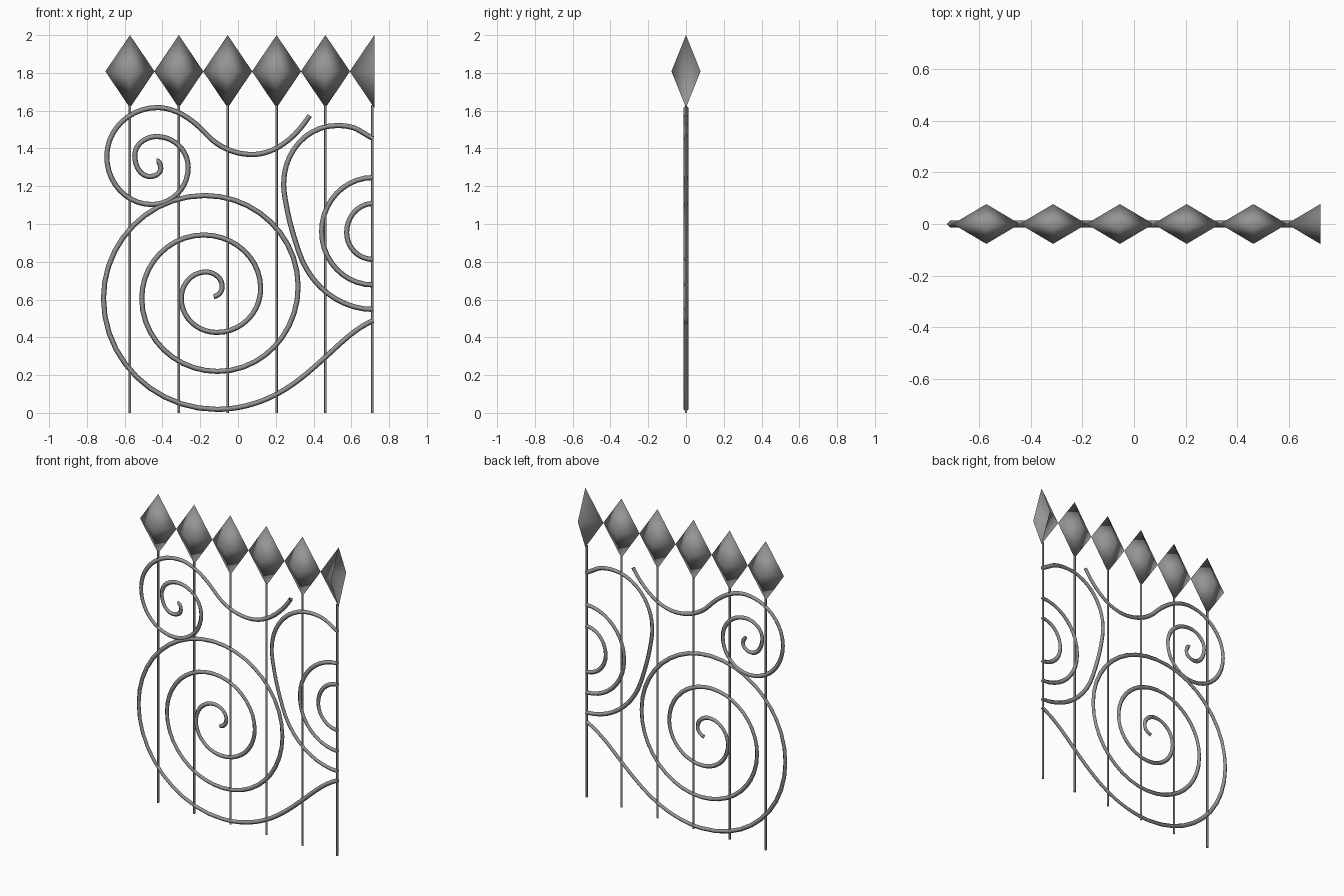
import bpy, bmesh, math
from mathutils import Vector

if "Cube" in bpy.data.objects:
    bpy.data.objects.remove(bpy.data.objects["Cube"])

S, CX, CZ = 189.0, 238.3, 413.5      # drawing units -> model units

iron = bpy.data.materials.new("dark_iron")
iron.diffuse_color = (0.3, 0.3, 0.3, 1)
iron.use_nodes = True
iron.node_tree.nodes["Principled BSDF"].inputs["Base Color"].default_value = iron.diffuse_color


def tube(name, pts):
    """Four-sided rod through (u, v, heading in degrees) points, drawn in the xz plane."""
    cu = bpy.data.curves.new(name, 'CURVE')
    cu.dimensions = '3D'
    cu.bevel_depth = 0.0135
    cu.bevel_resolution = 0
    cu.resolution_u = 10
    cu.materials.append(iron)
    sp = cu.splines.new('BEZIER')
    sp.bezier_points.add(len(pts) - 1)
    P = [Vector(((u - CX) / S, 0, (CZ - v) / S)) for u, v, a in pts]
    T = [Vector((math.cos(math.radians(a)), 0, math.sin(math.radians(a)))) for u, v, a in pts]
    for b, p in zip(sp.bezier_points, P):
        b.handle_left_type = b.handle_right_type = 'FREE'
        b.co = b.handle_left = b.handle_right = p
    for i in range(len(P) - 1):
        d, t0, t1 = P[i + 1] - P[i], T[i], T[i + 1]
        la = lb = d.length * 0.36
        cr = t0.x * t1.z - t0.z * t1.x
        if abs(cr) > 0.4:
            # distances to where both tangents meet: elliptical arc handles
            a = (d.x * t1.z - d.z * t1.x) / cr
            b = (t0.x * d.z - t0.z * d.x) / cr
            if a > 0 and b > 0:
                th = t0.angle(t1)
                k = 4 / 3 * math.tan(th / 4) / math.tan(th / 2)
                la, lb = a * k, b * k
        sp.bezier_points[i].handle_right = P[i] + t0 * la
        sp.bezier_points[i + 1].handle_left = P[i + 1] - t1 * lb
    ob = bpy.data.objects.new(name, cu)
    bpy.context.collection.objects.link(ob)
    bpy.ops.object.select_all(action='DESELECT')
    ob.select_set(True)
    bpy.context.view_layer.objects.active = ob
    bpy.ops.object.convert(target='MESH')
    bpy.ops.object.shade_smooth()


def turns(pts, start, step):
    """Add headings to quarter-turn extreme points."""
    return [(u, v, start + step * i) for i, (u, v) in enumerate(pts)]


# Large lower scroll with tail running to the right edge
tube("large_scroll", [(214, 297, 5)] + turns(
    [(222.5, 287), (206, 272.5), (181.5, 299), (217, 333), (261, 289), (204, 235.5),
     (142, 299), (218, 372), (298.5, 287), (205, 196), (103.7, 299), (217, 410)], 90, 90)
    + [(290, 387, 34), (326, 357.5, 42), (350, 336, 39), (373.5, 321, 26)])

# Small upper scroll with wave to the right
tube("small_scroll", [(157, 161.5, 0)] + turns(
    [(161, 169), (150, 177), (135, 156), (157, 137), (188.5, 168), (152, 205),
     (107, 157), (158, 108)], -90, -90)
    + [(207, 135, -48), (253, 155, 0), (310, 116, 58)])

# Right scroll, cut off at the edge
tube("side_scroll_outer", [(373.5, 139, 152), (358, 130, 151), (337, 126, 180), (284, 184, 270),
                           (286.5, 205, 280), (299, 252, 288), (373.5, 310, 360)])
tube("side_scroll_middle", [(373.5, 178, 180), (322, 232, 270), (373.5, 285.5, 360)])
tube("side_scroll_inner", [(373.5, 204, 180), (347, 233, 270), (373.5, 260, 360)])


def finial(name, x, half=False):
    """Four-sided diamond spearhead; the edge one is cut in half and open."""
    bm = bmesh.new()
    top = bm.verts.new((x, 0, 2.0))
    bot = bm.verts.new((x, 0, 1.615))
    ring = [bm.verts.new((x + a, b, 1.808)) for a, b in
            [(0, 0.077), (-0.13, 0), (0, -0.077)] + ([] if half else [(0.13, 0)])]
    n = len(ring)
    for i in range(n - 1 if half else n):
        a, b = ring[i], ring[(i + 1) % n]
        bm.faces.new((a, b, top))
        bm.faces.new((b, a, bot))
    for f in bm.faces:
        f.smooth = True
    me = bpy.data.meshes.new(name)
    bm.to_mesh(me)
    bm.free()
    me.materials.append(iron)
    bpy.context.collection.objects.link(bpy.data.objects.new(name, me))


# Upright bars with spearheads
for i in range(6):
    x = -0.572 + 0.2587 * i
    bx = min(x, 0.711)
    bpy.ops.mesh.primitive_cylinder_add(vertices=8, radius=0.0065, depth=1.63,
                                        location=(bx, 0, 0.815))
    bar = bpy.context.object
    bar.name = f"bar_{i + 1}"
    bar.data.materials.append(iron)
    bpy.ops.object.shade_smooth_by_angle(angle=math.radians(50))
    finial(f"finial_{i + 1}", x, half=(i == 5))
